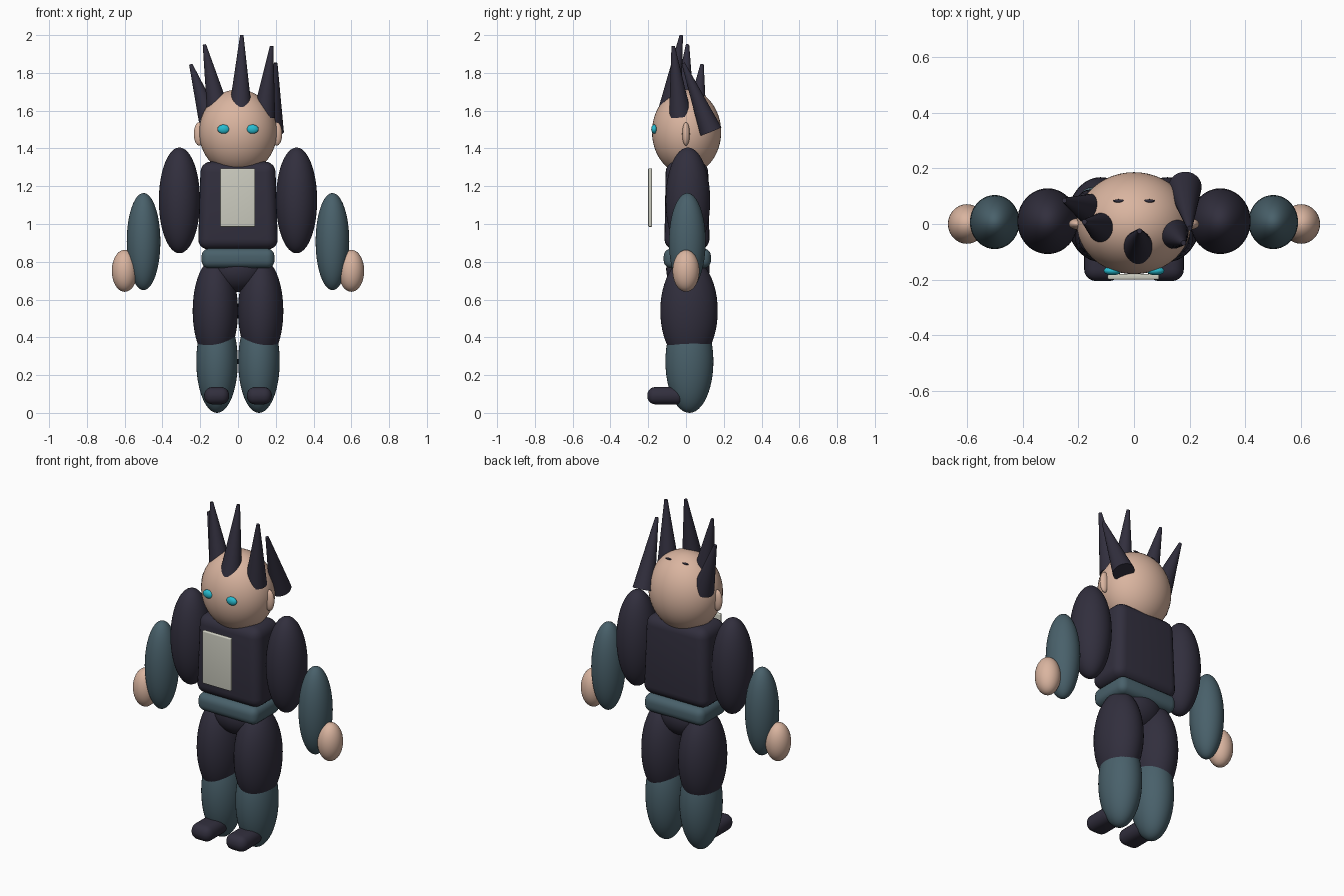
import bpy, math
from mathutils import Vector

if "Cube" in bpy.data.objects:
    bpy.data.objects.remove(bpy.data.objects["Cube"])


def material(name, rgb):
    m = bpy.data.materials.new(name)
    m.diffuse_color = (*rgb, 1)
    m.use_nodes = True
    m.node_tree.nodes["Principled BSDF"].inputs["Base Color"].default_value = m.diffuse_color
    return m


SKIN = material("skin", (0.70, 0.46, 0.35))
DARK = material("dark_cloth", (0.031, 0.028, 0.047))
SLATE = material("slate_blue", (0.066, 0.118, 0.145))
PALE = material("pale_grey", (0.61, 0.61, 0.53))
CYAN = material("cyan", (0.021, 0.50, 0.63))


def finish(name, mat):
    ob = bpy.context.object
    ob.name = name
    ob.data.materials.append(mat)
    bpy.ops.object.shade_smooth_by_angle(angle=math.radians(40))
    return ob


def ball(name, loc, radii, mat, seg=40, rings=24):
    bpy.ops.mesh.primitive_uv_sphere_add(segments=seg, ring_count=rings, radius=1, location=loc)
    bpy.context.object.scale = radii
    bpy.ops.object.transform_apply(location=False, rotation=False, scale=True)
    return finish(name, mat)


def rounded_box(name, loc, size, bevel, mat, top=1.0):
    bpy.ops.mesh.primitive_cube_add(size=1, location=loc)
    ob = bpy.context.object
    for v in ob.data.vertices:
        k = top if v.co.z > 0 else 1.0
        v.co = (v.co.x * size[0] * k, v.co.y * size[1] * k, v.co.z * size[2])
    mod = ob.modifiers.new("round", "BEVEL")
    mod.width = bevel
    mod.segments = 5
    bpy.ops.object.modifier_apply(modifier="round")
    return finish(name, mat)


def spike(name, base, tip, r=0.06):
    a, b = Vector(base), Vector(tip)
    bpy.ops.mesh.primitive_cone_add(vertices=32, radius1=r, radius2=0.009, depth=(b - a).length,
                                    location=(a + b) / 2,
                                    rotation=(b - a).to_track_quat("Z", "Y").to_euler())
    return finish(name, DARK)


# Head and trunk
ball("head", (0, 0.003, 1.487), (0.206, 0.183, 0.225), SKIN, 48, 32)
rounded_box("torso", (0, 0.005, 1.098), (0.424, 0.24, 0.465), 0.055, DARK, 0.93)
rounded_box("belt", (0, 0.007, 0.818), (0.386, 0.25, 0.104), 0.04, SLATE)
ball("hips", (0, 0.01, 0.76), (0.15, 0.115, 0.12), DARK)
rounded_box("chest_plate", (-0.002, -0.19, 1.14), (0.185, 0.02, 0.31), 0.006, PALE)

# Mirrored parts
for side, s in (("left", -1), ("right", 1)):
    ball(f"{side}_ear", (s * 0.205, 0, 1.477), (0.029, 0.02, 0.062), SKIN, 24, 16)
    ball(f"{side}_eye", (s * 0.077, -0.168, 1.502), (0.032, 0.016, 0.024), CYAN, 24, 16)
    ball(f"{side}_hair_tuft", (s * 0.055, 0.083, 1.683), (0.02, 0.006, 0.005), DARK, 12, 8)
    ball(f"{side}_upper_arm", (s * 0.31, 0.01, 1.125), (0.109, 0.118, 0.28), DARK)
    ball(f"{side}_forearm", (s * 0.5, 0.007, 0.907), (0.089, 0.097, 0.257), SLATE)
    ball(f"{side}_hand", (s * 0.6, 0, 0.752), (0.068, 0.071, 0.111), SKIN, 32, 20)
    ball(f"{side}_thigh", (s * 0.12, 0.016, 0.54), (0.12, 0.152, 0.28), DARK)
    ball(f"{side}_shin", (s * 0.111, 0.018, 0.272), (0.11, 0.127, 0.272), SLATE)
    rounded_box(f"{side}_foot", (s * 0.113, -0.105, 0.091), (0.132, 0.2, 0.092), 0.043, DARK)

# Hair spikes
spike("hair_spike_centre", (0.013, -0.085, 1.61), (0.02, -0.025, 2.0))
spike("hair_spike_left_inner", (-0.105, -0.015, 1.6), (-0.178, 0.008, 1.95))
spike("hair_spike_left_outer", (-0.147, 0.05, 1.54), (-0.25, 0.085, 1.845))
spike("hair_spike_right_inner", (0.137, -0.03, 1.57), (0.178, -0.068, 1.942))
spike("hair_spike_right_outer", (0.183, 0.132, 1.49), (0.2, -0.015, 1.852))
